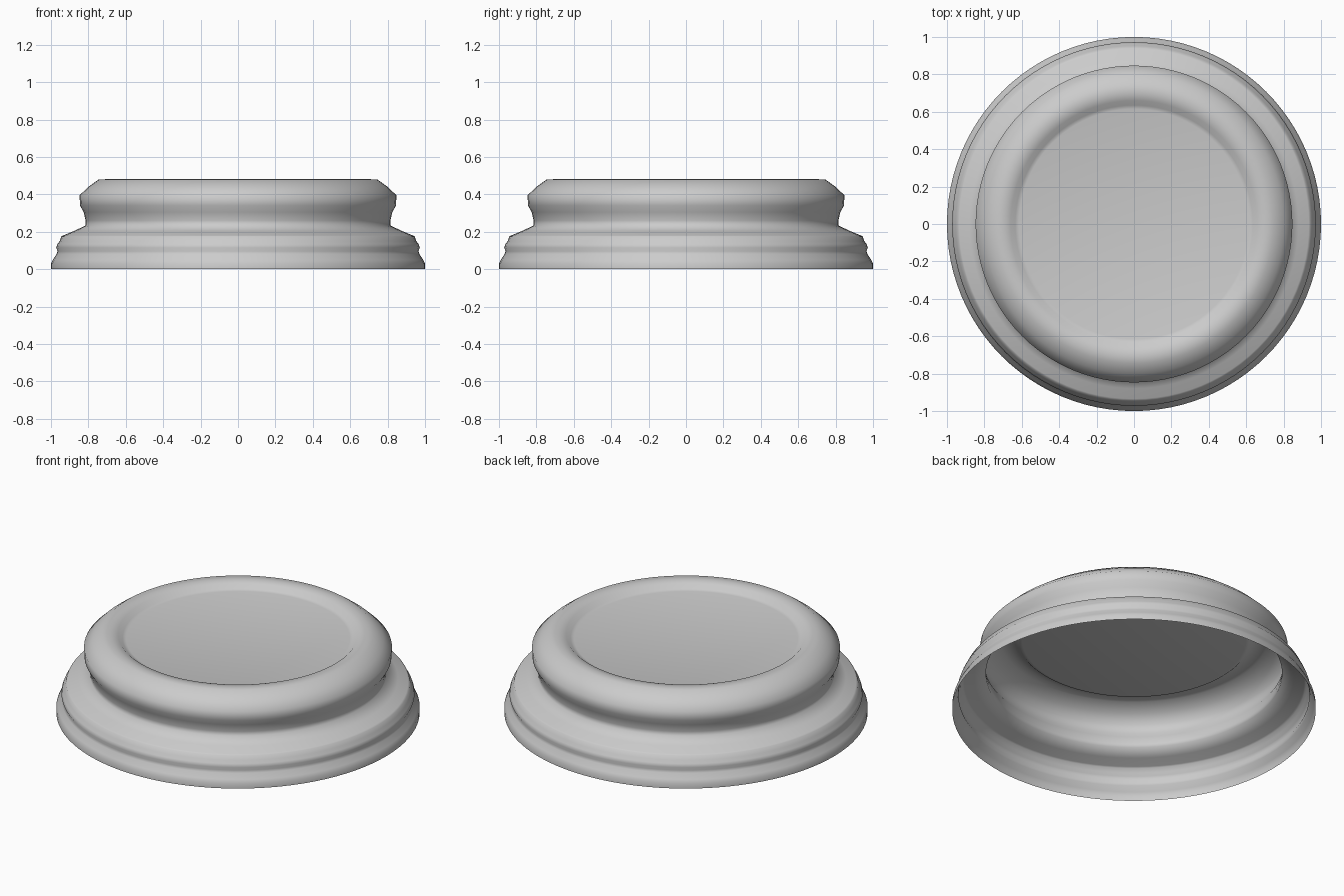
import bpy
import bmesh
import math

cube = bpy.data.objects.get("Cube")
if cube:
    bpy.data.objects.remove(cube, do_unlink=True)

SEGMENTS = 96


def material(name, value):
    mat = bpy.data.materials.new(name)
    color = (value, value, value, 1)
    mat.diffuse_color = color
    mat.use_nodes = True
    mat.node_tree.nodes["Principled BSDF"].inputs["Base Color"].default_value = color
    return mat


def lathe(name, profile, mat):
    """Spin an open (radius, height) profile around z as a thin shell."""
    bm = bmesh.new()
    verts = [bm.verts.new((r, 0, z)) for r, z in profile]
    edges = [bm.edges.new(pair) for pair in zip(verts, verts[1:])]
    bmesh.ops.spin(bm, geom=verts + edges, axis=(0, 0, 1), cent=(0, 0, 0),
                   angle=math.tau, steps=SEGMENTS, use_merge=True)
    bmesh.ops.remove_doubles(bm, verts=bm.verts, dist=0.0001)
    bmesh.ops.recalc_face_normals(bm, faces=bm.faces)
    # Outside of the shell faces up and outward
    bm.faces.ensure_lookup_table()
    if sum(f.normal.z * f.calc_area() for f in bm.faces) < 0:
        bmesh.ops.reverse_faces(bm, faces=bm.faces)
    for face in bm.faces:
        face.smooth = True
    mesh = bpy.data.meshes.new(name)
    bm.to_mesh(mesh)
    bm.free()
    mesh.materials.append(mat)
    obj = bpy.data.objects.new(name, mesh)
    bpy.context.collection.objects.link(obj)
    return obj


light_grey = material("light grey", 0.6)

# Stepped foot, sloping ledge, waist, rounded collar and recessed top, open below
lathe("pedestal_base", [
    (1.0, 0), (1.0, 0.03), (0.99, 0.05), (0.97, 0.08), (0.965, 0.095),
    (0.972, 0.115), (0.965, 0.135), (0.953, 0.15), (0.945, 0.175), (0.935, 0.18),
    (0.88, 0.203), (0.815, 0.233), (0.815, 0.26), (0.825, 0.305), (0.845, 0.34),
    (0.847, 0.395), (0.8, 0.44), (0.745, 0.48), (0.7, 0.481), (0.66, 0.473),
    (0.635, 0.45), (0.615, 0.445), (0, 0.445),
], light_grey)
